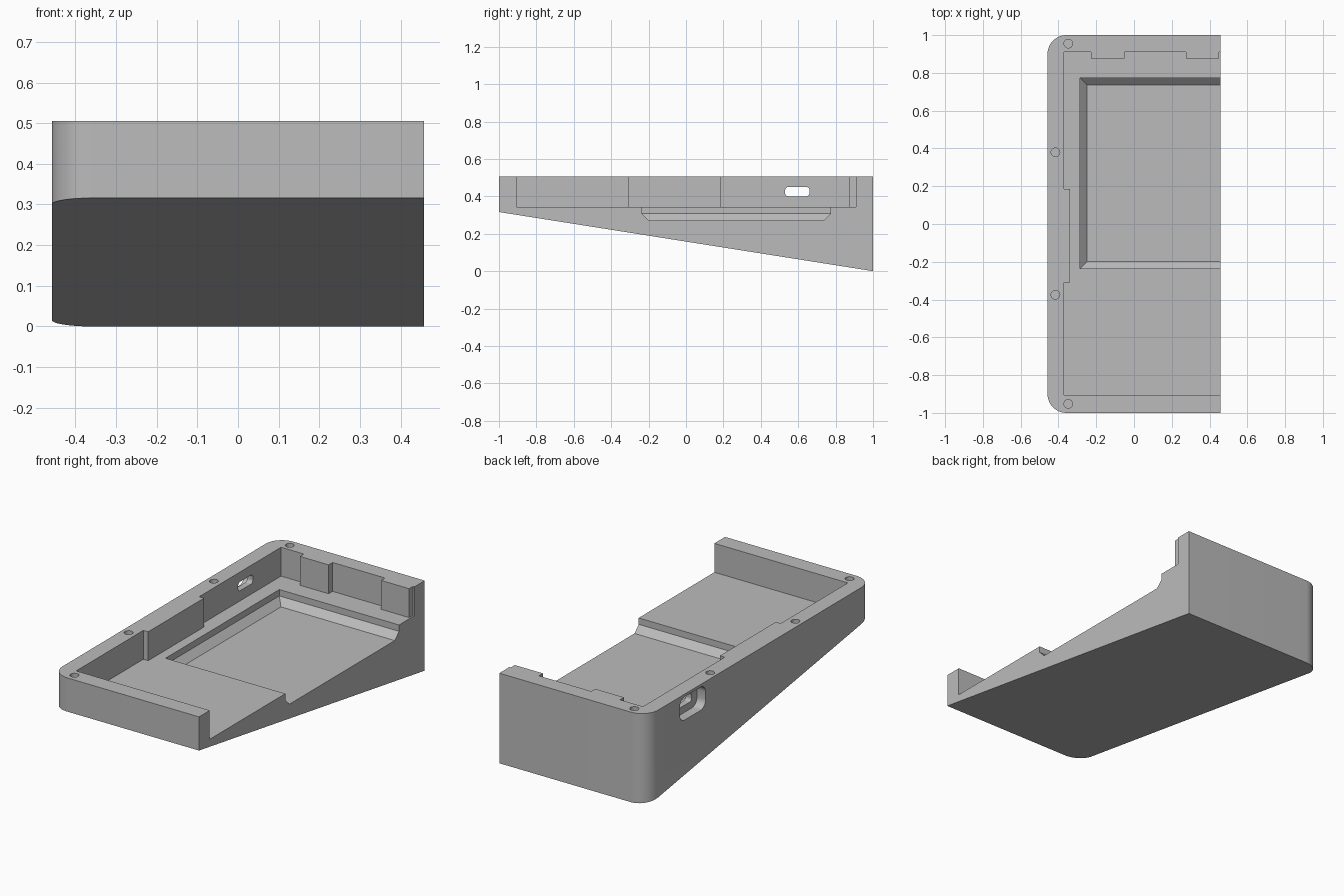
import bpy, bmesh
from math import cos, sin, pi, radians
from mathutils import Vector

cube = bpy.data.objects.get("Cube")
if cube:
    bpy.data.objects.remove(cube, do_unlink=True)

grey = bpy.data.materials.new("plain grey")
grey.use_nodes = True
grey.diffuse_color = (0.5, 0.5, 0.5, 1)
grey.node_tree.nodes["Principled BSDF"].inputs["Base Color"].default_value = (0.5, 0.5, 0.5, 1)

HALF_W, TOP, FLOOR, OPEN = 0.458, 0.505, 0.343, 0.6


def arc(cx, cy, r, start, end, n=12):
    return [(cx + r * cos(start + (end - start) * i / n),
             cy + r * sin(start + (end - start) * i / n)) for i in range(n + 1)]


def rounded(a0, a1, b0, b1, r):
    """Rounded rectangle, counter-clockwise."""
    centres = [(a1 - r, b1 - r), (a0 + r, b1 - r), (a0 + r, b0 + r), (a1 - r, b0 + r)]
    return [p for i, (a, b) in enumerate(centres)
            for p in arc(a, b, r, i * pi / 2, (i + 1) * pi / 2, 6)]


def loft(name, rings):
    """Closed solid through rings of equal point count."""
    bm = bmesh.new()
    loops = [[bm.verts.new(p) for p in ring] for ring in rings]
    for low, high in zip(loops, loops[1:]):
        for i in range(len(low)):
            j = (i + 1) % len(low)
            bm.faces.new((low[i], low[j], high[j], high[i]))
    bm.faces.new(loops[0][::-1])
    bm.faces.new(loops[-1])
    bmesh.ops.recalc_face_normals(bm, faces=bm.faces)
    mesh = bpy.data.meshes.new(name)
    bm.to_mesh(mesh)
    bm.free()
    mesh.materials.append(grey)
    obj = bpy.data.objects.new(name, mesh)
    bpy.context.collection.objects.link(obj)
    return obj


def flat(outline, z):
    return [(x, y, z) for x, y in outline]


def side(outline, x):
    return [(x, y, z) for y, z in outline]


def rect(x0, x1, y0, y1):
    return [(x0, y0), (x1, y0), (x1, y1), (x0, y1)]


# Wedge body with two rounded corners and a sloping underside
outline = ([(HALF_W, -1), (HALF_W, 1)]
           + arc(-HALF_W + 0.1, 0.9, 0.1, pi / 2, pi)
           + arc(-HALF_W + 0.1, -0.9, 0.1, pi, 1.5 * pi))
body = loft("case_half", [[(x, y, 0.158 * (1 - y)) for x, y in outline], flat(outline, TOP)])

# Main tray, its outline leaving a rib on the side wall and two pads on the back wall
tray = [(OPEN, -0.905), (OPEN, 0.91), (0.449, 0.91), (0.449, 0.875),
        (0.275, 0.875), (0.275, 0.91), (-0.05, 0.91), (-0.05, 0.875),
        (-0.228, 0.875), (-0.228, 0.91), (-0.37, 0.91), (-0.37, 0.185),
        (-0.34, 0.185), (-0.34, -0.31), (-0.37, -0.31), (-0.37, -0.905)]
cutters = [loft("tray_cutter", [flat(tray, FLOOR), flat(tray, 0.7)])]

# Sunken pocket with a bevelled bottom edge
upper = rect(-0.285, OPEN, -0.235, 0.773)
lower = rect(-0.248, OPEN, -0.198, 0.735)
cutters.append(loft("pocket_cutter", [flat(lower, 0.27), flat(upper, 0.307), flat(upper, 0.4)]))

# Port: a small slot through the wall and a wider recess outside
slot = rounded(0.53, 0.66, 0.4, 0.45, 0.017)
recess = rounded(0.48, 0.71, 0.36, 0.49, 0.045)
cutters.append(loft("slot_cutter", [side(slot, -0.55), side(slot, -0.355)]))
cutters.append(loft("recess_cutter", [side(recess, -0.55), side(recess, -0.405)]))

# Screw holes in the rim
for x, y in [(-0.348, 0.955), (-0.416, 0.38), (-0.416, -0.375), (-0.348, -0.952)]:
    ring = arc(x, y, 0.023, 0, 2 * pi, 24)[:-1]
    cutters.append(loft("screw_cutter", [flat(ring, 0.38), flat(ring, 0.6)]))

# Carve everything out of the body
bpy.context.view_layer.objects.active = body
for cutter in cutters:
    mod = body.modifiers.new("carve", 'BOOLEAN')
    mod.operation, mod.solver, mod.object = 'DIFFERENCE', 'EXACT', cutter
    bpy.ops.object.modifier_apply(modifier=mod.name)
    bpy.data.objects.remove(cutter, do_unlink=True)

bpy.ops.object.select_all(action='DESELECT')
body.select_set(True)
bpy.ops.object.shade_smooth_by_angle(angle=radians(30))
